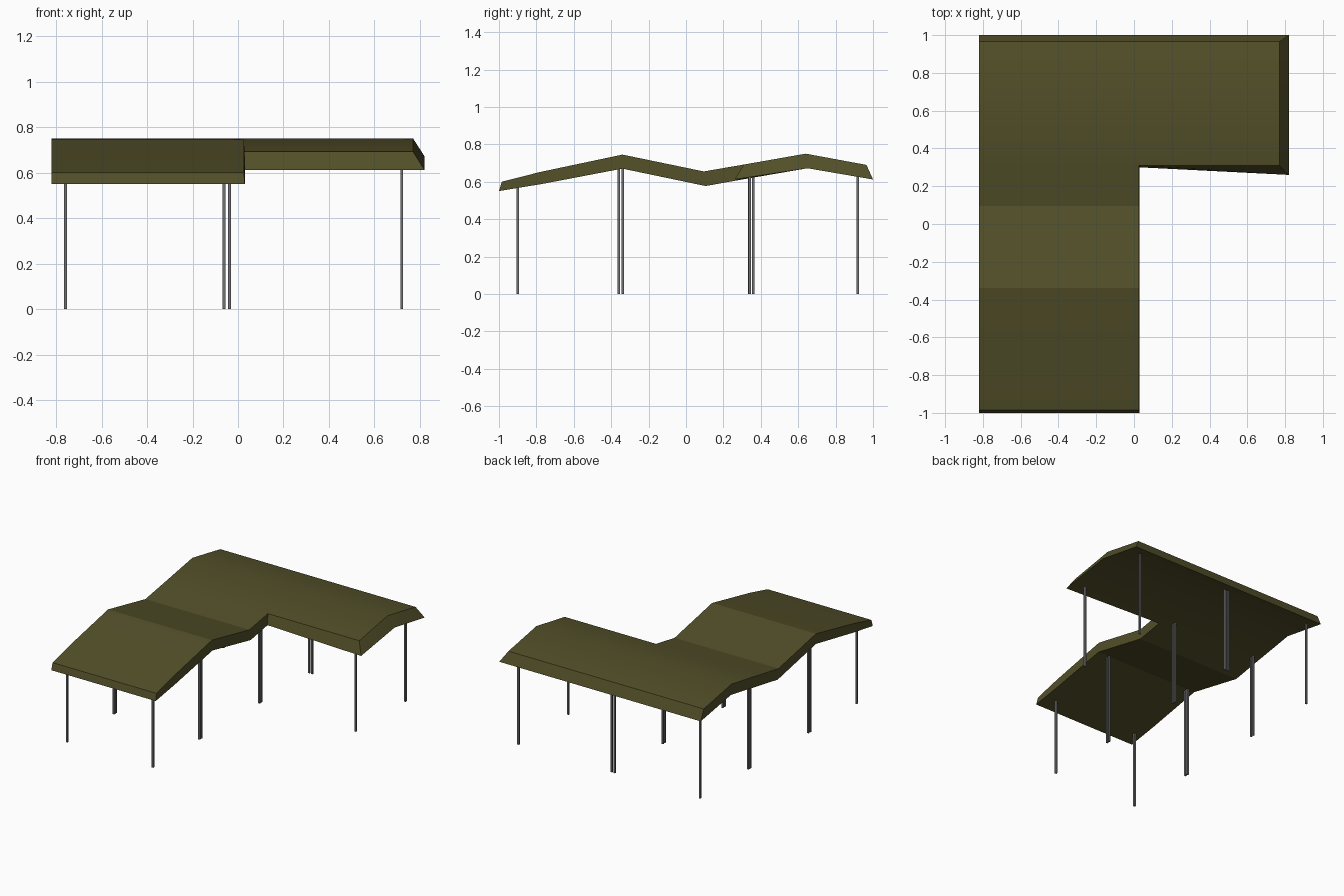
import bpy, bmesh, math

if "Cube" in bpy.data.objects:
    bpy.data.objects.remove(bpy.data.objects["Cube"])


def material(name, rgb):
    m = bpy.data.materials.new(name)
    m.diffuse_color = (*rgb, 1)
    m.use_nodes = True
    m.node_tree.nodes["Principled BSDF"].inputs["Base Color"].default_value = m.diffuse_color
    return m


OLIVE = material("olive_roof", (0.085, 0.078, 0.022))
STEEL = material("grey_steel", (0.16, 0.16, 0.17))

# Roof cross-section: top y, top z, underside y, underside z
STATIONS = [
    (-0.985, 0.600, -1.00, 0.550),
    (-0.78, 0.652, -0.77, 0.588),
    (-0.34, 0.745, -0.34, 0.670),
    (0.095, 0.655, 0.105, 0.577),
    (0.31, 0.692, 0.30, 0.612),
    (0.64, 0.750, 0.65, 0.672),
    (0.965, 0.690, 1.00, 0.612),
]
TOP_X = (-0.82, 0.026, 0.77)
LOW_X = (-0.82, 0.03, 0.82)
CORNER = 4  # station where the side wing starts

# Folded L-shaped roof slab
bm = bmesh.new()
top, low = {}, {}
for i, (yt, zt, yb, zb) in enumerate(STATIONS):
    for c in range(3 if i >= CORNER else 2):
        top[i, c] = bm.verts.new((TOP_X[c], yt, zt))
        y = 0.26 if (i, c) == (CORNER, 2) else yb
        low[i, c] = bm.verts.new((LOW_X[c], y, zb))
twin = {top[k]: low[k] for k in top}
sheet = []
for i in range(len(STATIONS) - 1):
    for c in range(2 if i >= CORNER else 1):
        keys = [(i, c), (i, c + 1), (i + 1, c + 1), (i + 1, c)]
        sheet.append(bm.faces.new([top[k] for k in keys]))
        bm.faces.new([low[k] for k in reversed(keys)])
# Fascia around the rim
rim = [e for e in {e for f in sheet for e in f.edges} if len(e.link_faces) == 1]
for e in rim:
    a, b = e.verts
    bm.faces.new((a, b, twin[b], twin[a]))
bmesh.ops.recalc_face_normals(bm, faces=bm.faces)
mesh = bpy.data.meshes.new("roof")
bm.to_mesh(mesh)
bm.free()
roof = bpy.data.objects.new("roof", mesh)
bpy.context.collection.objects.link(roof)
mesh.materials.append(OLIVE)
bpy.context.view_layer.objects.active = roof
roof.select_set(True)
bpy.ops.object.shade_smooth_by_angle(angle=math.radians(21.2))


def underside(y):
    for (_, _, y0, z0), (_, _, y1, z1) in zip(STATIONS, STATIONS[1:]):
        if y0 <= y <= y1:
            return z0 + (z1 - z0) * (y - y0) / (y1 - y0)


def post(name, x, y, w=0.013):
    h = underside(y) + 0.008
    bpy.ops.mesh.primitive_cube_add(size=1, location=(x, y, h / 2))
    ob = bpy.context.object
    ob.name = name
    ob.scale = (w, w, h)
    ob.data.materials.append(STEEL)


# Single corner posts
for x, y in [(-0.759, -0.90), (-0.062, -0.90), (-0.759, 0.918),
             (0.72, 0.918), (0.72, 0.34)]:
    post("corner_post", x, y)

# Twin posts along the two long sides of the main wing
for x in (-0.759, -0.062):
    for y in (-0.348, 0.348):
        for d in (-0.0105, 0.0105):
            post("twin_post", x, y + d)

# Twin post under the back eave
for x in (-0.062, -0.038):
    post("back_twin_post", x, 0.918)
